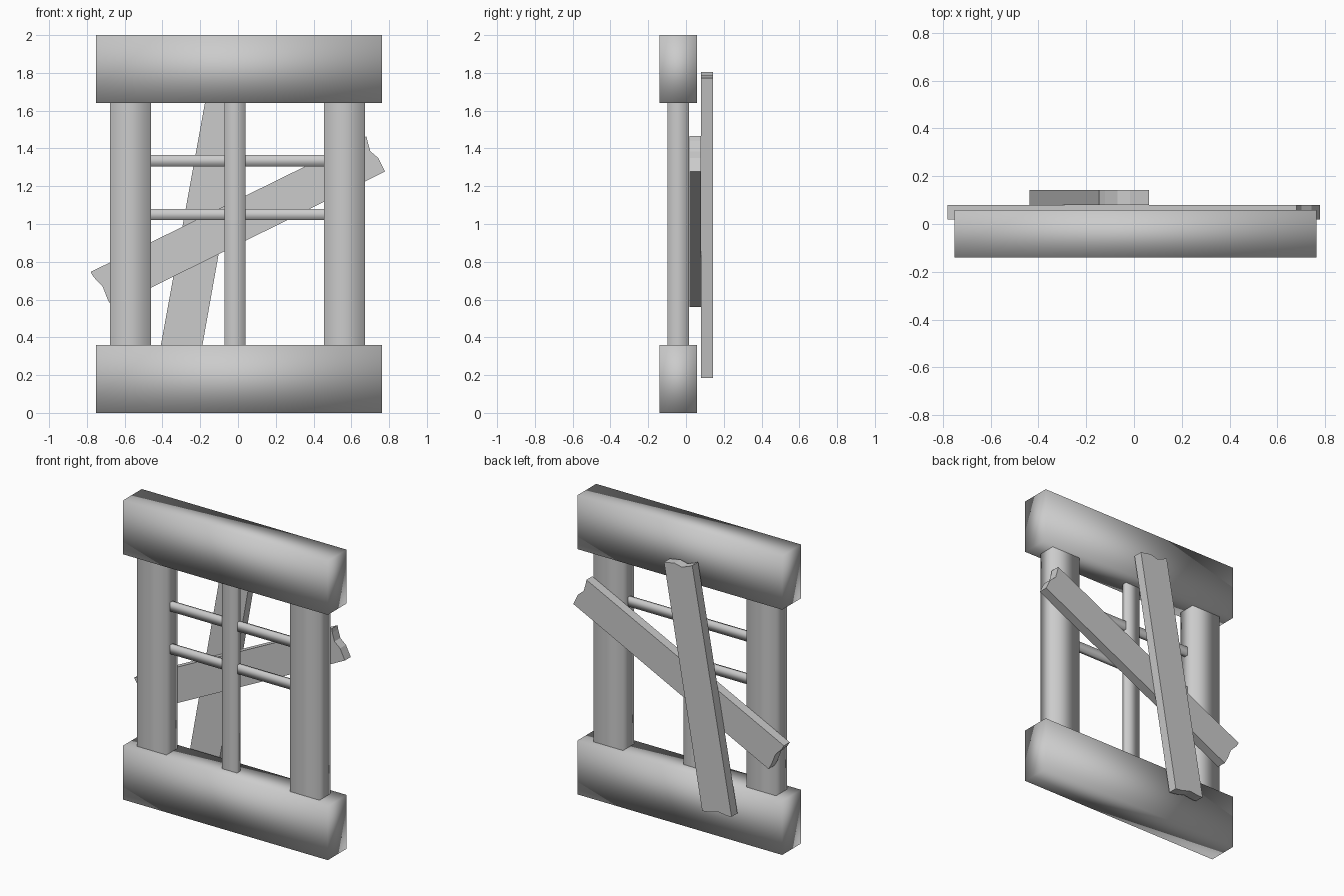
import bpy, bmesh, math

if "Cube" in bpy.data.objects:
    bpy.data.objects.remove(bpy.data.objects["Cube"])

def make_object(name, bm, smooth):
    bmesh.ops.recalc_face_normals(bm, faces=bm.faces[:])
    for f in bm.faces:
        f.smooth = smooth
    mesh = bpy.data.meshes.new(name)
    bm.to_mesh(mesh)
    bm.free()
    obj = bpy.data.objects.new(name, mesh)
    bpy.context.collection.objects.link(obj)
    return obj

def box(name, x, y, z, open_axis=None):
    """Softly shaded box from (min, max) ranges; ends along open_axis butt into other parts."""
    bm = bmesh.new()
    bmesh.ops.create_cube(bm, size=1)
    if open_axis is not None:
        bm.normal_update()
        ends = [f for f in bm.faces if abs(f.normal[open_axis]) > 0.9]
        bmesh.ops.delete(bm, geom=ends, context='FACES_ONLY')
    for v in bm.verts:
        for i, (lo, hi) in enumerate((x, y, z)):
            v.co[i] = lo if v.co[i] < 0 else hi
    return make_object(name, bm, True)

# Heavy top and bottom beams
for name, z0 in (("bottom_beam", 0.0), ("top_beam", 1.64)):
    box(name, (-0.752, 0.763), (-0.141, 0.058), (z0, z0 + 0.36))

# Side posts and thin centre bar
for name, x in (("left_post", (-0.678, -0.46)), ("right_post", (0.454, 0.672))):
    box(name, x, (-0.099, 0.017), (0.36, 1.64), 2)
box("centre_bar", (-0.071, 0.039), (-0.066, -0.03), (0.36, 1.64), 2)

# Horizontal rods between the posts
for name, z0 in (("lower_rod", 1.02), ("upper_rod", 1.305)):
    box(name, (-0.46, 0.454), (-0.06, -0.033), (z0, z0 + 0.06), 0)

# Broken-ended planks nailed across the back
PLANK = [(0.81, 0.105), (0.803, 0.08), (0.793, 0.024), (0.815, -0.026), (0.815, -0.106),
         (-0.798, -0.112), (-0.801, -0.065), (-0.795, 0.009), (-0.816, 0.075), (-0.818, 0.105)]

def plank(name, cx, cz, angle, y0, y1):
    c, s = math.cos(math.radians(angle)), math.sin(math.radians(angle))
    bm = bmesh.new()
    face = bm.faces.new([bm.verts.new((cx + u * c - v * s, y0, cz + u * s + v * c))
                         for u, v in PLANK])
    ext = bmesh.ops.extrude_face_region(bm, geom=[face], use_keep_orig=True)
    for v in ext["geom"]:
        if isinstance(v, bmesh.types.BMVert):
            v.co.y = y1
    make_object(name, bm, False)

plank("diagonal_plank", 0.0, 1.013, 26.2, 0.018, 0.08)
plank("upright_plank", -0.187, 0.989, 79.7, 0.08, 0.142)
